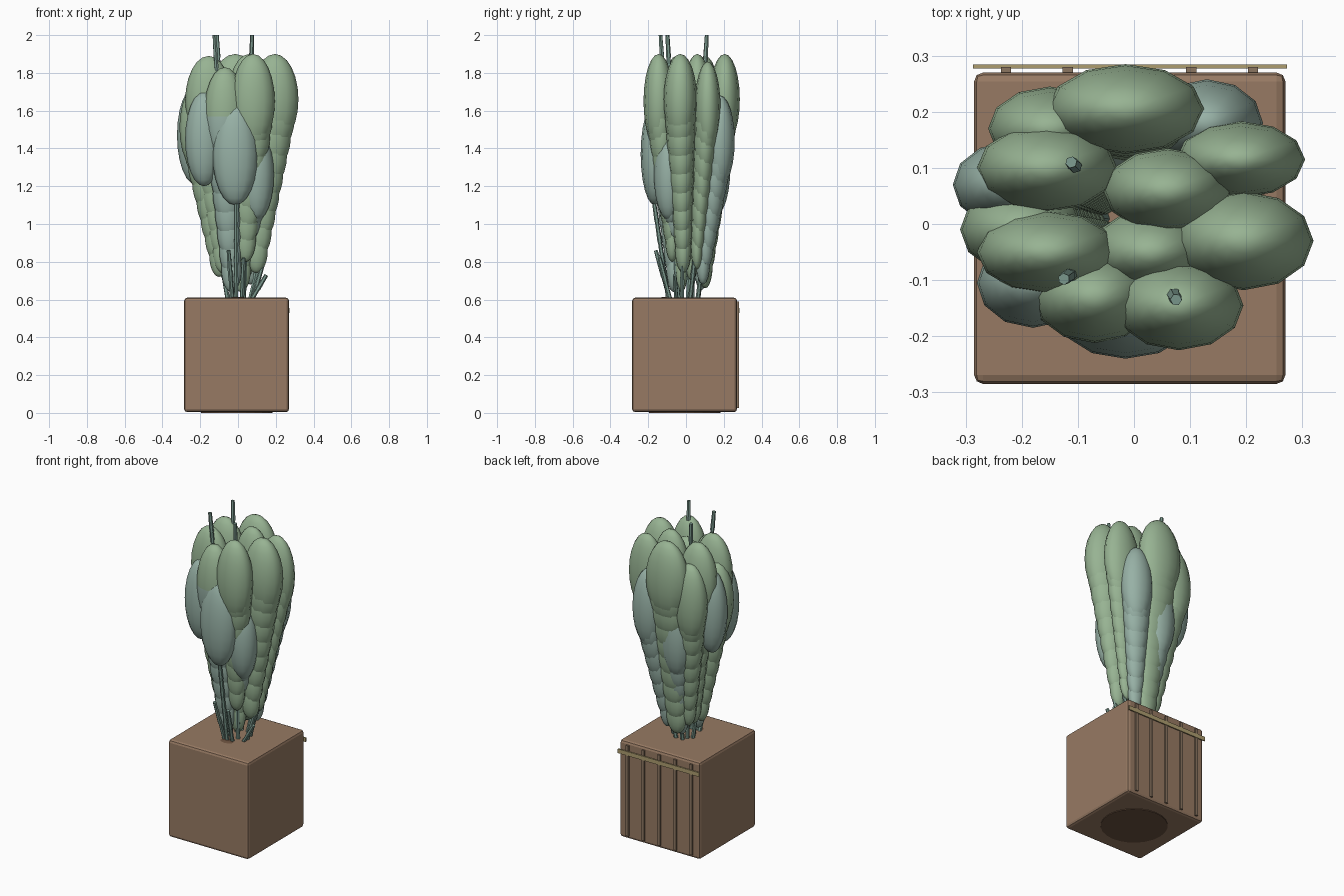
import bpy, bmesh, math
from mathutils import Vector, Matrix


def material(name, rgb):
    m = bpy.data.materials.new(name)
    m.diffuse_color = (*rgb, 1)
    return m


GREEN = material("leaf_green", (0.31, 0.45, 0.29))
BLUE = material("leaf_blue_green", (0.31, 0.44, 0.38))
STEM = material("stem_green", (0.20, 0.32, 0.27))
BROWN = material("planter_brown", (0.31, 0.195, 0.125))
DARK = material("dark_brown", (0.15, 0.085, 0.05))
SLAT = material("slat_brown", (0.26, 0.18, 0.12))
RAIL = material("rail_straw", (0.42, 0.34, 0.16))


def finish(name, bm, mat, smooth=False):
    me = bpy.data.meshes.new(name)
    bm.to_mesh(me)
    bm.free()
    me.materials.append(mat)
    for p in me.polygons:
        p.use_smooth = smooth
    ob = bpy.data.objects.new(name, me)
    bpy.context.collection.objects.link(ob)
    return ob


def box(name, lo, hi, mat, bevel=0.0):
    lo, hi = Vector(lo), Vector(hi)
    bm = bmesh.new()
    bmesh.ops.create_cube(bm, size=1, matrix=Matrix.Translation((lo + hi) / 2) @ Matrix.Diagonal((*(hi - lo), 1)))
    if bevel:
        bmesh.ops.bevel(bm, geom=bm.edges[:], offset=bevel, segments=2, profile=0.5, affect='EDGES')
    return finish(name, bm, mat)


def rod(bm, a, b, r1, r2, sides=6):
    a, b = Vector(a), Vector(b)
    d = b - a
    rot = d.to_track_quat('Z', 'Y').to_matrix().to_4x4()
    bmesh.ops.create_cone(bm, cap_ends=True, segments=sides, radius1=r1, radius2=r2, depth=d.length,
                          matrix=Matrix.Translation((a + b) / 2) @ rot)


# Planter block
box("planter", (-0.285, -0.285, 0.004), (0.27, 0.27, 0.61), BROWN, 0.016)

# Round recess plate underneath
bm = bmesh.new()
rod(bm, (-0.007, -0.007, 0), (-0.007, -0.007, 0.03), 0.19, 0.19, 24)
finish("base_plate", bm, DARK)

# Low soil mound just breaking the top surface
bm = bmesh.new()
bmesh.ops.create_uvsphere(bm, u_segments=16, v_segments=8, radius=1,
                          matrix=Matrix.Translation((0.0, -0.11, 0.59)) @ Matrix.Diagonal((0.08, 0.05, 0.024, 1)))
finish("soil", bm, DARK, True)

# Slats and rail on the back
for i in range(5):
    x = -0.228 + 0.11 * i
    box("back_slat", (x - 0.009, 0.265, 0.025), (x + 0.009, 0.28, 0.59), SLAT)
box("back_rail", (-0.287, 0.277, 0.53), (0.273, 0.284, 0.556), RAIL)


# Leaf columns: overlapping ellipsoids growing outwards and upwards
def column(name, x, y, top, rx, ry, rz, bottom, mat):
    bm = bmesh.new()
    tall = bottom < 1
    z1 = top - rz
    z0 = bottom + rz * (0.5 if tall else 1)
    n = max(1, round((z1 - z0) / 0.095) + 1)
    for i in range(n):
        t = i / (n - 1) if n > 1 else 1
        s = 0.48 + 0.52 * t if tall else 1
        f = 0.5 + 0.5 * t if tall else 1
        m = Matrix.Translation((x * f, y * f, z0 + (z1 - z0) * t))
        m = m @ Matrix.Diagonal((rx * s, ry * s, rz * (s if t == 1 else 0.5 + 0.3 * t), 1))
        bmesh.ops.create_uvsphere(bm, u_segments=12, v_segments=12, radius=1, matrix=m)
    finish(name, bm, mat, True)


COLUMNS = [
    # x, y, top, rx, ry, rz, bottom, material
    (-0.015, 0.205, 1.90, 0.14, 0.08, 0.24, 0.66, GREEN),
    (-0.155, 0.10, 1.89, 0.125, 0.078, 0.24, 0.72, GREEN),
    (0.06, 0.06, 1.90, 0.115, 0.075, 0.24, 0.70, GREEN),
    (0.19, 0.115, 1.86, 0.115, 0.068, 0.24, 0.76, GREEN),
    (0.195, -0.03, 1.90, 0.125, 0.088, 0.24, 0.74, GREEN),
    (-0.155, -0.05, 1.89, 0.125, 0.074, 0.24, 0.74, GREEN),
    (0.08, -0.145, 1.90, 0.115, 0.08, 0.25, 0.80, GREEN),
    (-0.07, -0.13, 1.80, 0.11, 0.082, 0.24, 0.64, BLUE),
    (-0.07, -0.13, 1.83, 0.11, 0.082, 0.25, 1.3, GREEN),
    (0.03, -0.05, 1.82, 0.11, 0.075, 0.24, 0.64, GREEN),
    (-0.15, 0.17, 1.78, 0.11, 0.075, 0.24, 0.72, GREEN),
    (0.13, 0.18, 1.68, 0.10, 0.078, 0.24, 0.68, BLUE),
    (-0.20, -0.01, 1.75, 0.11, 0.08, 0.24, 0.72, GREEN),
    (-0.225, 0.07, 1.73, 0.098, 0.076, 0.26, 1.2, BLUE),
    (-0.18, -0.105, 1.70, 0.10, 0.08, 0.25, 1.2, BLUE),
    (-0.015, -0.165, 1.64, 0.12, 0.075, 0.27, 1.08, BLUE),
    (-0.05, 0.16, 1.55, 0.10, 0.075, 0.25, 0.65, BLUE),
    (0.10, -0.09, 1.5, 0.09, 0.08, 0.24, 0.84, BLUE),
]
for c in COLUMNS:
    column("leaf_column", *c)


# Segmented stems fanning from the soil; a few poke out on top
STEMS = [
    ((-0.03, -0.03), (-0.125, -0.098, 2.0)),
    ((-0.03, 0.03), (-0.112, 0.11, 2.0)),
    ((0.03, -0.04), (0.075, -0.135, 2.0)),
    ((-0.01, -0.09), (-0.008, -0.17, 1.12)),
    ((-0.03, -0.08), (-0.05, -0.16, 0.86)),
    ((0.02, -0.08), (0.03, -0.14, 0.82)),
    ((0.06, -0.05), (0.15, -0.06, 0.73)),
    ((0.07, -0.02), (0.13, -0.02, 0.78)),
    ((0.06, 0.02), (0.12, 0.05, 0.85)),
    ((0.02, 0.06), (0.06, 0.09, 0.85)),
    ((-0.02, 0.06), (-0.03, 0.1, 0.85)),
    ((-0.05, 0.01), (-0.1, 0.02, 0.85)),
]
for (bx, by), tip in STEMS:
    bm = bmesh.new()
    a, b = Vector((bx, by, 0.58)), Vector(tip)
    n = max(2, round((b.z - a.z) / 0.12))
    for i in range(n):
        rod(bm, a.lerp(b, i / n), a.lerp(b, (i + 1) / n), 0.013, 0.0105)
    finish("stem", bm, STEM)
